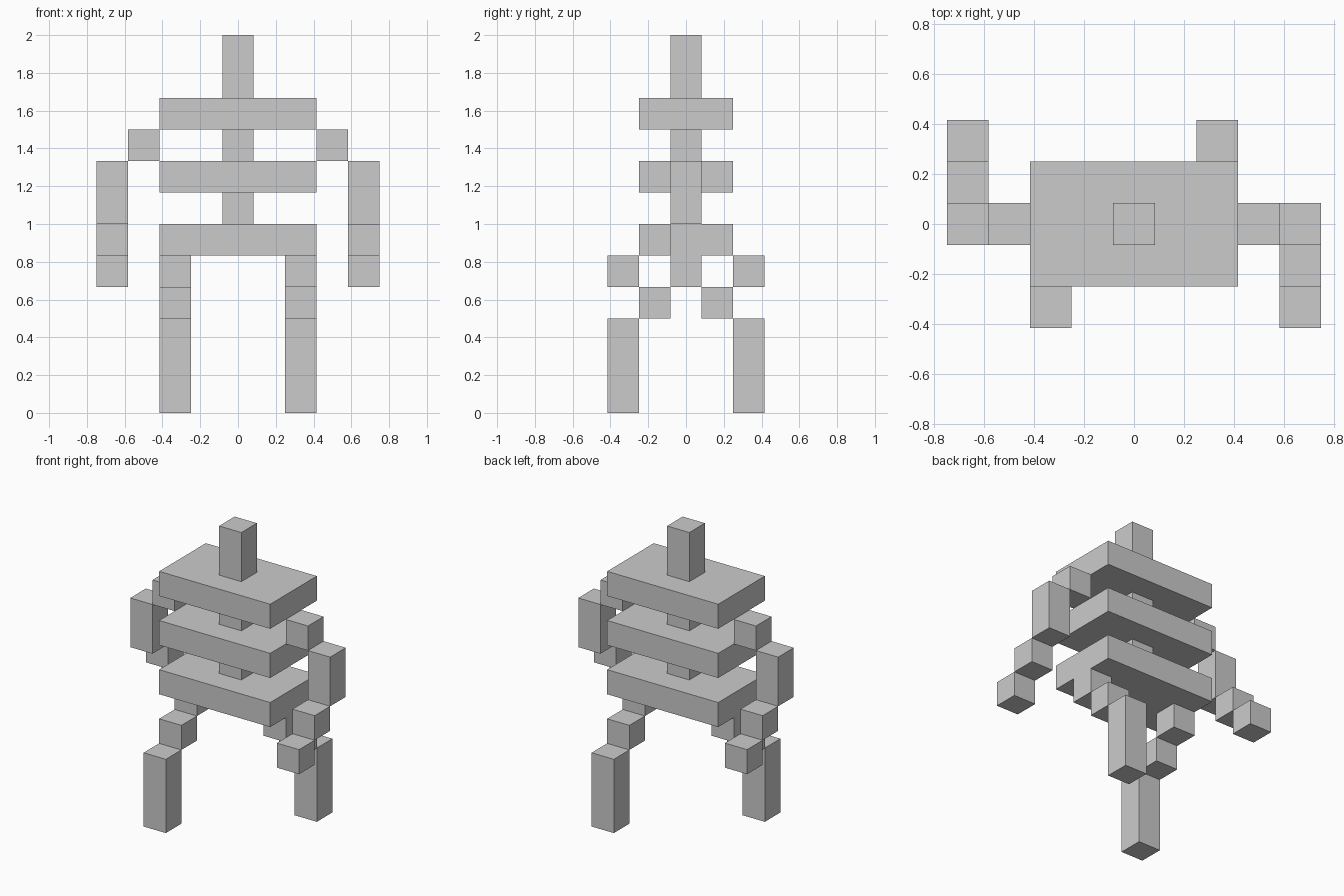
import bpy

if "Cube" in bpy.data.objects:
    bpy.data.objects.remove(bpy.data.objects["Cube"])

U = 1 / 6  # one block of the model's grid


def box(name, x, y, z):
    """Box from (min, max) ranges given in blocks."""
    spans = (x, y, z)
    bpy.ops.mesh.primitive_cube_add(size=1, location=[(a + b) / 2 * U for a, b in spans])
    ob = bpy.context.object
    ob.name = name
    ob.scale = [abs(b - a) * U for a, b in spans]
    bpy.ops.object.transform_apply(location=False, rotation=False, scale=True)


MID = (-0.5, 0.5)

# Body plates
for name, z in (("hip_plate", 5), ("waist_plate", 7), ("chest_plate", 9)):
    box(name, (-2.5, 2.5), (-1.5, 1.5), (z, z + 1))

# Spine and head
box("lower_spine", MID, MID, (6, 7))
box("upper_spine", MID, MID, (8, 9))
box("head", MID, MID, (10, 12))

# Limb parts of the right side: x start, y centre, z range
LIMBS = {
    "shoulder": (2.5, 0, (8, 9)),
    "upper_arm": (3.5, 0, (6, 8)),
    "forearm": (3.5, -1, (5, 6)),
    "hand": (3.5, -2, (4, 5)),
    "thigh": (1.5, 0, (4, 5)),
    "knee": (1.5, 1, (3, 4)),
    "lower_leg": (1.5, 2, (0, 3)),
}

# The left side is the right side turned half round, giving a walking pose
for side, s in (("right", 1), ("left", -1)):
    for part, (x, y, z) in LIMBS.items():
        box(f"{side}_{part}", (s * x, s * (x + 1)), (s * y - 0.5, s * y + 0.5), z)
